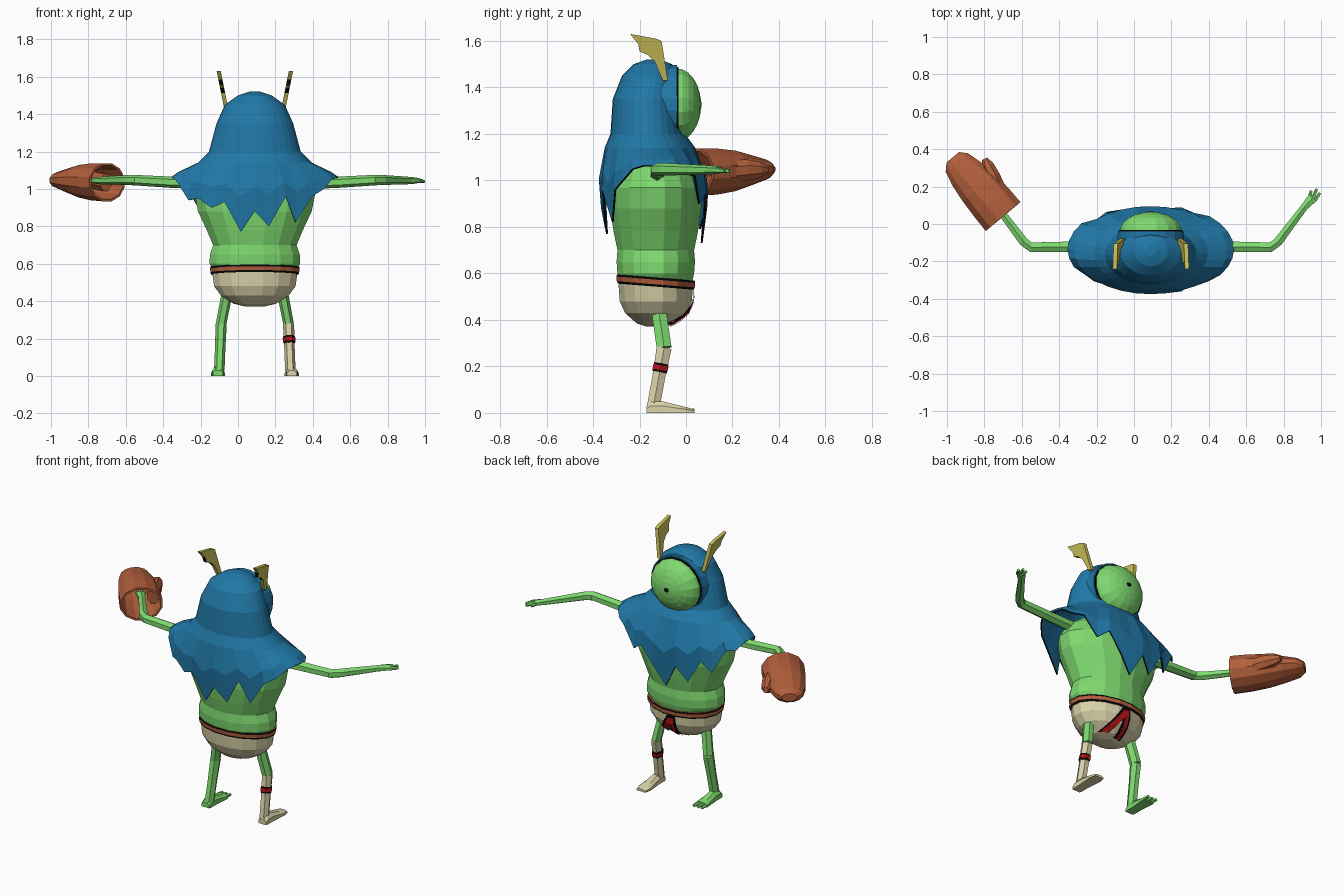
import bpy, bmesh
from math import sin, cos, pi, sqrt
from mathutils import Vector

cube = bpy.data.objects.get("Cube")
if cube:
    bpy.data.objects.remove(cube, do_unlink=True)

CX, CY = 0.09, -0.13          # body axis
X, Y, Z = Vector((1, 0, 0)), Vector((0, 1, 0)), Vector((0, 0, 1))


def material(name, rgb):
    m = bpy.data.materials.new(name)
    m.use_nodes = True
    m.diffuse_color = (*rgb, 1)
    m.node_tree.nodes["Principled BSDF"].inputs["Base Color"].default_value = (*rgb, 1)
    return m


GREEN = material("skin green", (0.21, 0.7, 0.16))
BLUE = material("hair blue", (0.015, 0.19, 0.39))
BEIGE = material("cloth beige", (0.7, 0.65, 0.4))
ORANGE = material("leather orange", (0.45, 0.115, 0.045))
OLIVE = material("horn olive", (0.58, 0.52, 0.1))
RED = material("marking red", (0.5, 0.006, 0.01))
BLACK = material("outline black", (0.002, 0.002, 0.002))


def finish(bm, name, *mats):
    bmesh.ops.recalc_face_normals(bm, faces=bm.faces)
    me = bpy.data.meshes.new(name)
    bm.to_mesh(me)
    bm.free()
    for m in mats:
        me.materials.append(m)
    ob = bpy.data.objects.new(name, me)
    bpy.context.collection.objects.link(ob)
    return ob


def ring(c, u, v, ru, rv, n):
    return [Vector(c) + u * ru * cos(2 * pi * (i + .5) / n) + v * rv * sin(2 * pi * (i + .5) / n)
            for i in range(n)]


def loft(name, rings, *mats, start=True, end=True, rule=None):
    """Skin a row of rings; rule(row, column) picks the material."""
    bm = bmesh.new()
    rows = [[bm.verts.new(p) for p in r] for r in rings]
    n = len(rows[0])
    for k, (a, b) in enumerate(zip(rows, rows[1:])):
        for i in range(n):
            f = bm.faces.new((a[i], a[(i + 1) % n], b[(i + 1) % n], b[i]))
            f.material_index = rule(k, i) if rule else 0
    if start:
        bm.faces.new(rows[0])
    if end:
        bm.faces.new(rows[-1])
    return finish(bm, name, *mats)


def tube(name, points, radii, ref, mat, n=6):
    """Limb along points; radii are (across, along ref) pairs."""
    pts = [Vector(p) for p in points]
    rings = []
    for i, p in enumerate(pts):
        t = (pts[min(i + 1, len(pts) - 1)] - pts[max(i - 1, 0)]).normalized()
        u = t.cross(ref).normalized()
        rings.append(ring(p, u, u.cross(t), *radii[i], n))
    return loft(name, rings, mat)


def solidify(ob, thickness, rim=0):
    m = ob.modifiers.new("thickness", 'SOLIDIFY')
    m.thickness, m.offset, m.material_offset_rim = thickness, -1, rim


def stack(profile, tilt=0, n=16):
    """Body rings; tilt lowers the rear."""
    v = Y - Z * tilt
    return [ring((CX, CY, z), X, v, rx, ry, n) for z, rx, ry in profile]


# Torso, underpants and waistband
loft("torso", stack([(.565, .225, .16), (.6, .247, .168), (.65, .245, .172), (.7, .228, .168),
                     (.78, .262, .185), (.88, .31, .2), (.97, .328, .2), (1.05, .28, .17),
                     (1.11, .2, .12)]), GREEN)
PANTS = [(.371, .05, .04), (.386, .115, .085), (.43, .185, .135), (.48, .222, .158), (.57, .235, .165)]
loft("underpants", stack(PANTS), BEIGE)
loft("waistband", stack([(.543, .236, .166), (.553, .241, .171), (.573, .244, .173), (.582, .242, .17)], .08),
     ORANGE, BLACK, rule=lambda k, i: int(k != 1))


# Marking draped on the rear of the underpants
def on_pants(x, z, lift):
    for (z0, a0, b0), (z1, a1, b1) in zip(PANTS, PANTS[1:]):
        if z0 <= z <= z1:
            t = (z - z0) / (z1 - z0)
            rx, ry = a0 + t * (a1 - a0), b0 + t * (b1 - b0)
            return Vector((CX + x, CY + lift + ry * sqrt(max(0, 1 - (x / rx) ** 2)), z - lift))


def stroke(name, top, bottom, width, lift, mat):
    bm, prev, steps = bmesh.new(), None, 8
    for i in range(steps + 1):
        t = i / steps
        x, z = top[0] + t * (bottom[0] - top[0]), top[1] + t * (bottom[1] - top[1])
        pair = [bm.verts.new(on_pants(x + s * width / 2, z, lift)) for s in (-1, 1)]
        if prev:
            bm.faces.new((prev[0], pair[0], pair[1], prev[1]))
        prev = pair
    finish(bm, name, mat)


for side, foot, wide in (("left", (.08, .388), .038), ("right", (-.02, .378), .024)):
    stroke(side + "_marking_edge", (-.01, .535), foot, .054, .003, BLACK)
    stroke(side + "_marking", (-.01, .52), foot, wide, .006, RED)

# Hair: a dome that flares into hanging jagged strands
COLS = 32
TIPS = [1.065, 1.05, 1.06, 1.03, 1.02, .9, .95, .84, .73, .88, .79, .94, .87, 1.02, 1.02, 1.06,
        1.065, 1.06, 1.03, .94, .95, .9, .93, .77, .88, .8, .96, .82, .96, 1.0, 1.05, 1.065]


def hair_ring(rx, y0, y1, heights, inset=0):
    cy, ry, out = (y0 + y1) / 2, (y1 - y0) / 2, []
    for i, z in enumerate(heights):
        a = 2 * pi * i / COLS
        r = 1 - inset * max(0, 1 - z)
        out.append(Vector((CX + rx * cos(a) * r, cy + ry * sin(a) * r, z)))
    return out


crown = [(1.52, .03, -.17, -.11), (1.5, .09, -.225, -.06), (1.45, .16, -.275, -.03),
         (1.35, .205, -.315, -.025), (1.2, .245, -.325, -.005), (1.14, .305, -.35, .04)]
rows = [hair_ring(rx, y0, y1, [z] * COLS) for z, rx, y0, y1 in crown]
rows.append(hair_ring(.41, -.375, .095, [1.09 * .6 + z * .4 if z < 1.04 else 1.09 for z in TIPS]))
rows.append(hair_ring(.445, -.385, .115, TIPS, .65))
solidify(loft("hair", rows, BLUE, BLACK, end=False), .008, 1)

# Eye set in a hair rim at the rear-facing face
EYE_Z = 1.325


def discs(spec, n):
    return [ring((CX, y, EYE_Z), X, Z, rx, rz, n) for y, rx, rz in spec]


loft("hair_rim", discs([(-.17, .185, .17), (-.038, .178, .174)], 20), BLUE)
loft("eye_outline", discs([(-.04, .172, .165), (-.032, .172, .165)], 20), BLACK)
loft("eye", discs([(-.04 + .105 * sin(a), .168 * cos(a), .16 * cos(a))
                   for a in (0, .25, .5, .75, 1, 1.25, 1.45)], 16), GREEN)
loft("pupil", discs([(.06, .017, .014), (.066, .016, .013)], 8), BLACK)

# Wing-shaped horns with dark notches in the leading edge
WING = [(-.1, 1.43), (-.078, 1.43), (-.105, 1.6), (-.13, 1.61), (-.24, 1.63),
        (-.205, 1.585), (-.2, 1.555), (-.165, 1.54), (-.135, 1.512)]
for s, side in ((1, "left"), (-1, "right")):
    loft(side + "_horn", [[Vector((CX + s * (.155 + .2 * (z - 1.44)) + d, y, z)) for y, z in WING]
                          for d in (-.011, .011)], OLIVE, BLACK, rule=lambda k, i: int(i in (5, 7)))

# Arms, hands and legs
for s, side in ((1, "left"), (-1, "right")):
    def at(off, y, z):
        return CX + s * off, y, z

    tube(side + "_arm", [at(.2, -.125, 1.03), at(.45, -.122, 1.036), at(.64, -.125, 1.047),
                         at(.68, -.095, 1.048), at(.82, .09, 1.045), at(.865, .14, 1.045)],
         [(.035, .035), (.032, .03), (.03, .028), (.028, .027), (.022, .02), (.03, .016)], Z, GREEN)
    for i, tip in enumerate(((.905, .165), (.888, .187), (.858, .178))):
        base = (.878 - .014 * i, .125 + .008 * i)
        tube(f"{side}_finger_{i + 1}", [at(*base, 1.045), at(*tip, 1.04)],
             [(.011, .013), (.008, .009)], Z, GREEN, 5)

    hip, knee, ankle = (Vector(at(*p)) for p in ((.145, -.12, .46), (.18, -.094, .28), (.19, -.14, .03)))
    sock = s > 0
    skin = BEIGE if sock else GREEN
    tube(side + "_thigh", [hip, knee], [(.036, .03), (.037, .028)], X, GREEN)
    tube(side + "_shin", [knee, knee.lerp(ankle, .5), ankle],
         [(.037, .03), (.032, .028), (.032, .028)], X, skin)
    if sock:
        for name, a, b, r, m in (("edge", .27, .42, .036, BLACK), ("stripe", .305, .385, .038, RED)):
            tube("sock_" + name, [knee.lerp(ankle, a), knee.lerp(ankle, b)],
                 [(r, r - .004)] * 2, X, m)

    # Foot wedge, with toes on the bare one
    fx = CX + s * .197
    wedge = [(-.17, .026, .03), (-.15, .03, .05), (-.1, .03, .05), (-.03, .036, .032), (.0, .038, .025)]
    if sock:
        wedge.append((.036, .03, .015))
    loft(side + "_foot", [[Vector((fx + w * a, y, h * b)) for a, b in
                           ((-1, 0), (1, 0), (1, .6), (.5, 1), (-.5, 1), (-1, .6))]
                          for y, w, h in wedge], skin)
    if not sock:
        for i in (-1, 0, 1):
            tube(f"toe_{i + 2}", [(fx + i * .025, -.01, .012), (fx + i * .028, .036, .009)],
                 [(.012, .012), (.009, .009)], Z, GREEN, 5)

# Mitten on the right hand
along, across = Vector((-.64, .77, 0)), Vector((.77, .64, 0))
mouth = Vector((-.7, .04, 1.035))


def mitten(t, side, lift=0):
    return mouth + along * t + across * side + Z * lift


solidify(loft("mitten", [ring(mitten(t, o, .03 * t), across, Z, w, h, 12) for t, o, w, h in
                         ((0, 0, .125, .105), (.1, 0, .123, .102), (.2, 0, .118, .09),
                          (.3, -.004, .102, .066), (.38, -.006, .08, .046), (.415, -.004, .045, .025))],
              ORANGE, start=False), .012)
tube("mitten_thumb", [mitten(.1, .075), mitten(.2, .095, .01), mitten(.26, .11, .01), mitten(.3, .122, .01)],
     [(.035, .05), (.042, .05), (.036, .038), (.017, .018)], Z, ORANGE, 8)
